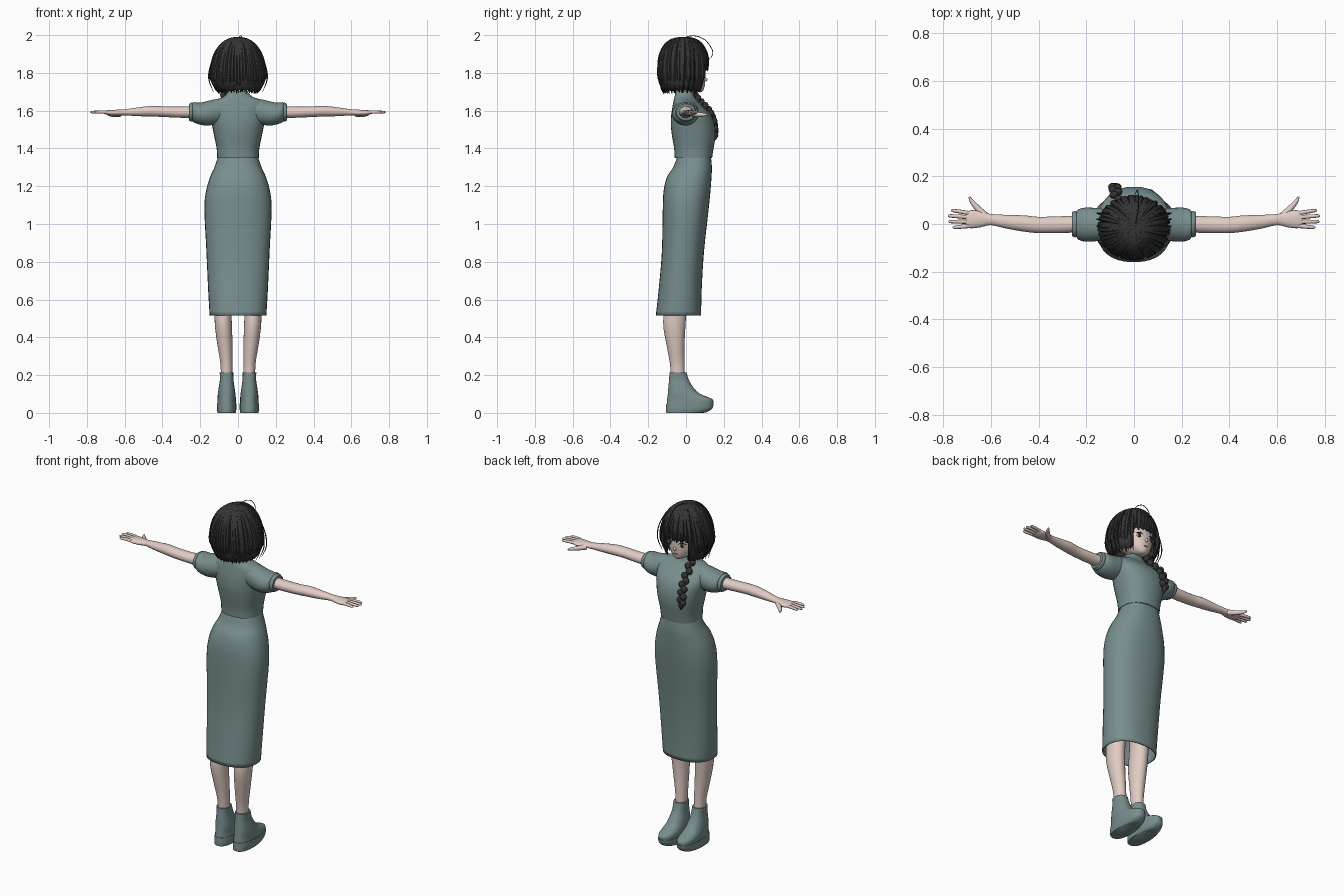
import bpy, bmesh, math, random
from mathutils import Vector

random.seed(4)
cube = bpy.data.objects.get("Cube")
if cube:
    bpy.data.objects.remove(cube, do_unlink=True)


def material(name, rgb):
    m = bpy.data.materials.new(name)
    m.use_nodes = True
    m.diffuse_color = (*rgb, 1)
    bsdf = next(n for n in m.node_tree.nodes if n.type == "BSDF_PRINCIPLED")
    bsdf.inputs["Base Color"].default_value = (*rgb, 1)
    bsdf.inputs["Roughness"].default_value = 0.8
    return m


CLOTH = material("grey green cloth", (0.19, 0.27, 0.27))
SKIN = material("pale skin", (0.75, 0.60, 0.55))
HAIR = material("charcoal hair", (0.035, 0.035, 0.036))
EYE = material("dark eye", (0.03, 0.02, 0.02))
WHITE = material("eye white", (0.8, 0.78, 0.76))
LIP = material("soft red lip", (0.5, 0.2, 0.19))


def finish(name, mesh, mat, mirror=False):
    mesh.materials.clear()
    mesh.materials.append(mat)
    ob = bpy.data.objects.new(name, mesh)
    bpy.context.collection.objects.link(ob)
    bpy.ops.object.select_all(action="DESELECT")
    ob.select_set(True)
    bpy.context.view_layer.objects.active = ob
    bpy.ops.object.shade_smooth_by_angle(angle=math.radians(50))
    if mirror:
        ob.modifiers.new("Mirror", "MIRROR").use_mirror_merge = False
    return ob


def spline(rows, steps=4):
    """Catmull-Rom interpolation of equal-length tuples."""
    out = []
    for i in range(len(rows) - 1):
        quad = [rows[max(i - 1, 0)], rows[i], rows[i + 1], rows[min(i + 2, len(rows) - 1)]]
        for s in range(steps):
            t = s / steps
            out.append([b + 0.5 * t * (c - a + t * (2 * a - 5 * b + 4 * c - d + t * (3 * (b - c) + d - a)))
                        for a, b, c, d in zip(*quad)])
    return out + [list(rows[-1])]


def skin_rings(bm, rings, caps=True):
    rows = [[bm.verts.new(p) for p in ring] for ring in rings]
    n = len(rows[0])
    for a, b in zip(rows, rows[1:]):
        for i in range(n):
            bm.faces.new((a[i], a[(i + 1) % n], b[(i + 1) % n], b[i]))
    if caps:
        bm.faces.new(rows[0])
        bm.faces.new(rows[-1])
    bmesh.ops.recalc_face_normals(bm, faces=bm.faces)


def loft(name, rows, mat, axis="z", mirror=False, power=2.0, segs=32, caps=True):
    """Rows: position on axis, centre of first cross axis, low and high of second, half width.
    axis z: (z, x centre, y low, y high, half x); axis x: (x, z centre, y low, y high, half z)."""
    rings = []
    for pos, mid, low, high, half in spline(rows):
        ring = []
        for k in range(segs):
            a = math.tau * k / segs
            c, s = math.cos(a), math.sin(a)
            u = mid + half * math.copysign(abs(c) ** (2 / power), c)
            v = (low + high) / 2 + (high - low) / 2 * math.copysign(abs(s) ** (2 / power), s)
            ring.append((u, v, pos) if axis == "z" else (pos, v, u))
        rings.append(ring)
    bm = bmesh.new()
    skin_rings(bm, rings, caps)
    mesh = bpy.data.meshes.new(name)
    bm.to_mesh(mesh)
    bm.free()
    return finish(name, mesh, mat, mirror)


def tubes(name, paths, mat, mirror=False, res=2):
    """Each path is a list of (x, y, z, radius)."""
    cu = bpy.data.curves.new(name, "CURVE")
    cu.dimensions = "3D"
    cu.bevel_depth = 1
    cu.bevel_resolution = res
    cu.use_fill_caps = True
    for path in paths:
        pts = spline(path, 3)
        sp = cu.splines.new("POLY")
        sp.points.add(len(pts) - 1)
        for p, (x, y, z, r) in zip(sp.points, pts):
            p.co, p.radius = (x, y, z, 1), max(r, 0.0006)
    tmp = bpy.data.objects.new(name + "_path", cu)
    bpy.context.collection.objects.link(tmp)
    bpy.context.view_layer.update()
    mesh = bpy.data.meshes.new_from_object(tmp.evaluated_get(bpy.context.evaluated_depsgraph_get()))
    bpy.data.objects.remove(tmp)
    return finish(name, mesh, mat, mirror)


def balls(name, items, mat, mirror=False):
    """Each item is (centre, radii)."""
    bm = bmesh.new()
    for centre, radii in items:
        vs = bmesh.ops.create_uvsphere(bm, u_segments=16, v_segments=10, radius=1)["verts"]
        for v in vs:
            v.co = Vector(centre) + Vector(a * b for a, b in zip(v.co, radii))
    mesh = bpy.data.meshes.new(name)
    bm.to_mesh(mesh)
    bm.free()
    return finish(name, mesh, mat, mirror)


# Dress: skirt, bodice, short sleeves with cuffs
skirt = loft("skirt", [(0.515, 0, -0.16, 0.08, 0.15), (0.65, 0, -0.145, 0.083, 0.158), (0.85, 0, -0.128, 0.095, 0.167),
                       (1.08, 0, -0.123, 0.12, 0.178), (1.18, 0, -0.118, 0.13, 0.168), (1.25, 0, -0.1, 0.135, 0.147),
                       (1.30, 0, -0.068, 0.137, 0.125), (1.36, 0, -0.045, 0.132, 0.104)], CLOTH, power=2.3, caps=False)
solid = skirt.modifiers.new("Thickness", "SOLIDIFY")
solid.thickness = 0.006
loft("bodice", [(1.35, 0, -0.06, 0.138, 0.11), (1.40, 0, -0.063, 0.146, 0.113), (1.46, 0, -0.073, 0.155, 0.125),
                (1.52, 0, -0.08, 0.153, 0.137), (1.58, 0, -0.078, 0.132, 0.15), (1.63, 0, -0.07, 0.085, 0.152),
                (1.655, 0, -0.065, 0.06, 0.125), (1.675, 0, -0.06, 0.045, 0.075), (1.705, 0, -0.055, 0.038, 0.048)],
     CLOTH, power=2.35)
loft("sleeves", [(0.08, 1.60, -0.06, 0.05, 0.065), (0.13, 1.592, -0.068, 0.066, 0.067), (0.17, 1.585, -0.073, 0.068, 0.064),
                 (0.21, 1.585, -0.073, 0.068, 0.057), (0.235, 1.592, -0.064, 0.06, 0.053), (0.243, 1.592, -0.05, 0.047, 0.046)],
     CLOTH, axis="x", mirror=True)
loft("sleeve_cuffs", [(0.238, 1.592, -0.052, 0.05, 0.048), (0.248, 1.592, -0.056, 0.054, 0.05),
                      (0.26, 1.592, -0.05, 0.05, 0.043)], CLOTH, axis="x", mirror=True)

# Arms, palms, fingers
loft("arms", [(0.22, 1.592, -0.035, 0.035, 0.032), (0.32, 1.592, -0.038, 0.032, 0.029), (0.40, 1.595, -0.038, 0.03, 0.028),
              (0.46, 1.597, -0.032, 0.036, 0.028), (0.53, 1.594, -0.02, 0.038, 0.023), (0.60, 1.591, -0.005, 0.042, 0.016),
              (0.64, 1.589, -0.013, 0.052, 0.016), (0.68, 1.589, -0.018, 0.058, 0.014), (0.705, 1.591, -0.015, 0.05, 0.009)],
     SKIN, axis="x", mirror=True, segs=20)
fingers = [[(0.69, y0, 1.591, 0.009), (0.72, (y0 + y1) / 2, 1.593, 0.0085), (tip - 0.01, y1, 1.592, 0.007), (tip, y1, 1.591, 0.003)]
           for y0, y1, tip in ((0.045, 0.056, 0.767), (0.027, 0.034, 0.78), (0.009, 0.01, 0.777), (-0.008, -0.014, 0.76))]
fingers.append([(0.625, 0.035, 1.583, 0.016), (0.655, 0.065, 1.579, 0.013), (0.68, 0.095, 1.579, 0.009), (0.69, 0.114, 1.58, 0.004)])
tubes("fingers", fingers, SKIN, mirror=True)

# Legs and ankle boots
loft("legs", [(0.18, 0.06, -0.08, -0.005, 0.031), (0.26, 0.061, -0.085, -0.008, 0.032), (0.36, 0.069, -0.103, -0.008, 0.04),
              (0.46, 0.077, -0.12, -0.003, 0.045), (0.56, 0.08, -0.115, 0.005, 0.046), (0.8, 0.083, -0.09, 0.03, 0.06)],
     SKIN, mirror=True, segs=24)
loft("boots", [(0.045, 0.06, -0.102, 0.143, 0.05), (0.07, 0.06, -0.1, 0.143, 0.049), (0.085, 0.06, -0.098, 0.112, 0.048),
               (0.105, 0.06, -0.096, 0.068, 0.046), (0.14, 0.06, -0.093, 0.035, 0.041), (0.175, 0.06, -0.09, 0.015, 0.036),
               (0.215, 0.061, -0.087, 0.002, 0.036)], CLOTH, mirror=True, power=2.4)
loft("boot_soles", [(0, 0.06, -0.104, 0.09, 0.047), (0.006, 0.06, -0.106, 0.115, 0.049), (0.025, 0.06, -0.106, 0.14, 0.052),
                    (0.05, 0.06, -0.104, 0.147, 0.052)], CLOTH, mirror=True, power=2.4)

# Neck, head and face
loft("neck", [(1.64, 0, -0.048, 0.03, 0.041), (1.70, 0, -0.045, 0.03, 0.038), (1.75, 0, -0.045, 0.035, 0.04)], SKIN, segs=24)
loft("head", [(1.698, 0, 0.045, 0.082, 0.016), (1.708, 0, 0.0, 0.092, 0.036), (1.73, 0, -0.04, 0.098, 0.062),
              (1.765, 0, -0.08, 0.102, 0.084), (1.81, 0, -0.1, 0.102, 0.096), (1.87, 0, -0.11, 0.1, 0.1),
              (1.92, 0, -0.1, 0.08, 0.085), (1.96, 0, -0.06, 0.045, 0.05)], SKIN)
balls("nose", [((0, 0.103, 1.765), (0.008, 0.011, 0.01))], SKIN)
balls("mouth", [((0, 0.097, 1.733), (0.016, 0.004, 0.004))], LIP)
balls("eye_whites", [((0.04, 0.09, 1.788), (0.018, 0.0049, 0.012))], WHITE, mirror=True)
balls("irises", [((0.039, 0.0935, 1.788), (0.011, 0.0045, 0.012))], EYE, mirror=True)
tubes("lashes", [[(0.02, 0.101, 1.796, 0.001), (0.038, 0.097, 1.804, 0.003), (0.062, 0.081, 1.797, 0.001)]], EYE, mirror=True)

# Bobbed hair: height, half width, half depth
BOB = spline([(1.69, 0.102, 0.108), (1.72, 0.128, 0.123), (1.76, 0.143, 0.13), (1.82, 0.141, 0.131), (1.88, 0.128, 0.126),
              (1.93, 0.102, 0.107), (1.965, 0.067, 0.077), (1.983, 0.03, 0.036), (1.987, 0.004, 0.004)])


def bob_point(a, z, grow=1.0):
    for lo, hi in zip(BOB, BOB[1:]):
        if z <= hi[0]:
            break
    t = (z - lo[0]) / max(hi[0] - lo[0], 0.0001)
    w, d = (lo[i] + (hi[i] - lo[i]) * t for i in (1, 2))
    return (w * grow * math.sin(a), -0.013 + d * grow * math.cos(a), z)


def hem(a):
    """Bangs end high over the face, the rest hangs to the nape."""
    front = abs((a + math.pi) % math.tau - math.pi)
    return 1.818 if front < 0.66 else 1.70


def drop(a, t, low):
    return low + (1.987 - low) * math.cos(t * math.pi / 2) ** 0.8


bm = bmesh.new()
COLS = 96
skin_rings(bm, [[bob_point(math.tau * k / COLS, drop(0, i / 16, hem(math.tau * k / COLS) + 0.005 * (k % 3))) for k in range(COLS)]
                for i in range(17)], caps=False)
shell = bpy.data.meshes.new("hair_shell")
bm.to_mesh(shell)
bm.free()
finish("hair_shell", shell, HAIR).modifiers.new("Thickness", "SOLIDIFY").thickness = 0.008

locks = []
for k in range(52):
    a = math.tau * k / 52
    low = hem(a) - random.uniform(0, 0.01)
    sway = random.uniform(-0.07, 0.07)
    locks.append([(*bob_point(a + sway * i / 8, max(drop(a, i / 8, low), 1.69), 0.985),
                   (0.003, 0.006, 0.009, 0.011, 0.012, 0.012, 0.012, 0.010, 0.002)[i]) for i in range(9)])
tubes("hair_locks", locks, HAIR, res=1)
tubes("side_wisps", [[(0.10, y, 1.93, 0.002), (0.142, y, 1.85, 0.003), (0.155, y, 1.77, 0.003), (0.13, y - 0.01, 1.70, 0.001)]
                     for y in (-0.01, 0.02, 0.045)], HAIR, mirror=True)
tubes("loose_strand", [[(0, -0.02, 1.983, 0.002), (0.015, 0.04, 1.997, 0.002), (0.02, 0.1, 1.975, 0.002),
                        (0.015, 0.14, 1.92, 0.002), (0.01, 0.135, 1.885, 0.0015), (0, 0.118, 1.87, 0.001)]], HAIR)

# Braid resting on the chest: alternating plump strands and a tail
braid_path = spline([(-0.065, 0.03, 1.715), (-0.068, 0.065, 1.665), (-0.075, 0.122, 1.605), (-0.08, 0.15, 1.545), (-0.08, 0.156, 1.49)], 3)
plaits = []
for i, (x, y, z) in enumerate(braid_path):
    side = 0.009 if i % 2 else -0.009
    plaits.append(((x + side, y, z), (0.019, 0.016, 0.02)))
balls("braid", plaits, HAIR)
tubes("braid_tail", [[(-0.08, 0.156, 1.49, 0.009), (-0.079, 0.158, 1.47, 0.014), (-0.077, 0.157, 1.445, 0.002)]], HAIR)
